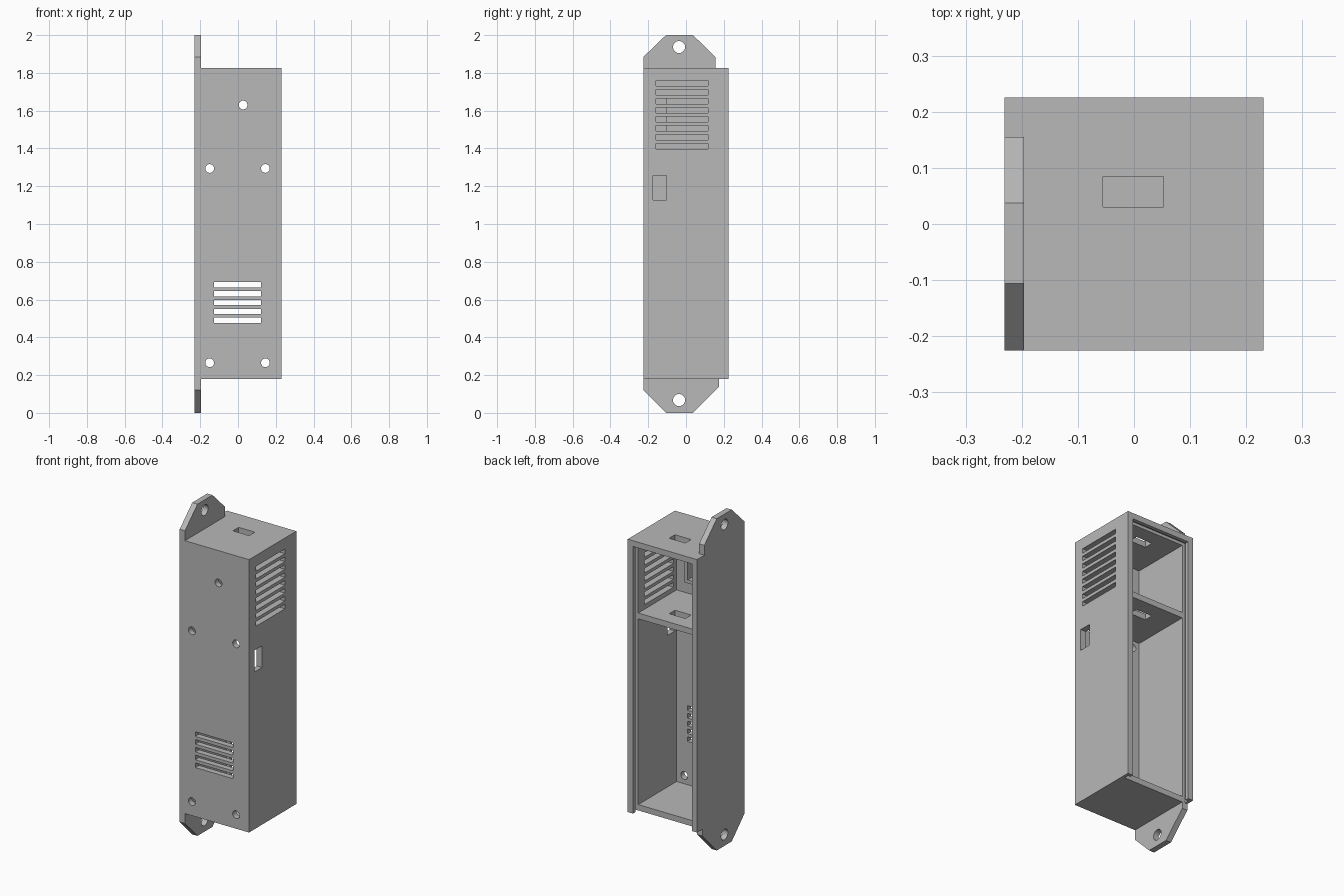
import bpy
import bmesh
import math
from mathutils import Matrix, Vector

cube = bpy.data.objects.get("Cube")
if cube:
    bpy.data.objects.remove(cube, do_unlink=True)

grey = bpy.data.materials.new("plain_grey")
grey.use_nodes = True
COLOUR = (0.48, 0.48, 0.48, 1)
grey.diffuse_color = COLOUR
grey.node_tree.nodes["Principled BSDF"].inputs["Base Color"].default_value = COLOUR


def add_box(bm, x, y, z):
    """Box from (min, max) pairs."""
    size = [b - a for a, b in (x, y, z)]
    mid = [(a + b) / 2 for a, b in (x, y, z)]
    bmesh.ops.create_cube(bm, size=1,
                          matrix=Matrix.Translation(mid) @ Matrix.Diagonal((*size, 1)))


def add_rod(bm, centre, radius, axis, length=0.1):
    turn = Matrix.Rotation(math.pi / 2, 4, "Y" if axis == "X" else "X")
    bmesh.ops.create_cone(bm, cap_ends=True, segments=32, radius1=radius, radius2=radius,
                          depth=length, matrix=Matrix.Translation(centre) @ turn)


def finish(bm, name):
    bmesh.ops.recalc_face_normals(bm, faces=bm.faces)
    mesh = bpy.data.meshes.new(name)
    bm.to_mesh(mesh)
    bm.free()
    mesh.materials.append(grey)
    ob = bpy.data.objects.new(name, mesh)
    bpy.context.collection.objects.link(ob)
    return ob


def box(name, x, y, z):
    bm = bmesh.new()
    add_box(bm, x, y, z)
    return finish(bm, name)


def carve(ob, *cutters):
    """Subtract the cutters in turn, then remove them."""
    for cutter in cutters:
        cutter.hide_render = True
        mod = ob.modifiers.new("cut", "BOOLEAN")
        mod.operation = "DIFFERENCE"
        mod.solver = "EXACT"
        mod.object = cutter
    bpy.context.view_layer.update()
    graph = bpy.context.evaluated_depsgraph_get()
    mesh = bpy.data.meshes.new_from_object(ob.evaluated_get(graph))
    ob.modifiers.clear()
    ob.data = mesh
    for cutter in cutters:
        bpy.data.objects.remove(cutter, do_unlink=True)


W, D = 0.231, 0.225          # half width, half depth
BOTTOM, TOP = 0.18, 1.825
T = 0.035                    # wall thickness
LEDGE = 0.175                # where the sliding lid sits
IN = W - T

# Case: open at the back, with a lid groove in the sides and top
case = box("case", (-W, W), (-D, D), (BOTTOM, TOP))
cavity = box("cavity_cutter", (-IN, IN), (-D + T, 0.3), (BOTTOM + T, TOP - T))
lid_opening = box("opening_cutter", (-IN, IN), (LEDGE, 0.3), (0.1, TOP - T))
groove = box("groove_cutter", (-IN - 0.018, IN + 0.018), (LEDGE, LEDGE + 0.028),
             (0.1, TOP - T + 0.018))

# Openings: screw holes, front vents, side vents, side port, cable slot
bm = bmesh.new()
for x, z in ((0.027, 1.63), (-0.15, 1.294), (0.145, 1.294), (-0.15, 0.265), (0.145, 0.265)):
    add_rod(bm, (x, -D + T / 2, z), 0.023, "Y")
for i in range(5):
    z = 0.49 + i * 0.047
    add_box(bm, (-0.127, 0.123), (-0.3, -0.15), (z - 0.014, z + 0.014))
for i in range(8):
    z = 1.412 + i * 0.0475
    add_box(bm, (0.15, 0.3), (-0.16, 0.117), (z - 0.014, z + 0.014))
add_box(bm, (0.15, 0.3), (-0.175, -0.102), (1.128, 1.258))
add_box(bm, (-0.055, 0.053), (0.03, 0.085), (1.75, 1.9))
carve(case, cavity, lid_opening, groove, finish(bm, "openings_cutter"))

# Shelf between the two compartments, with its cable slot
shelf = box("shelf", (-IN, IN), (-D + T, LEDGE), (1.335, 1.37))
carve(shelf, box("slot_cutter", (-0.055, 0.053), (0.03, 0.085), (1.3, 1.4)))

# Hollow holder behind the upper front hole
holder = box("inner_holder", (-0.03, 0.08), (-D + T, -0.102), (1.48, 1.675))
carve(holder, box("holder_cutter", (-0.01, 0.06), (-0.3, 0), (1.5, 1.66)))


# Mounting tabs: chamfered plates flush with the right wall
def tab(name, profile, hole_z):
    bm = bmesh.new()
    face = bm.faces.new([bm.verts.new((-W, y, z)) for y, z in profile])
    moved = bmesh.ops.extrude_face_region(bm, geom=[face])["geom"]
    bmesh.ops.translate(bm, vec=Vector((T, 0, 0)),
                        verts=[g for g in moved if isinstance(g, bmesh.types.BMVert)])
    ob = finish(bm, name)
    bm = bmesh.new()
    add_rod(bm, (-W + T / 2, -0.037, hole_z), 0.032, "X")
    carve(ob, finish(bm, "hole_cutter"))


tab("top_tab", [(-D, TOP), (-D, 1.885), (-0.106, 2), (0.037, 2),
                (0.155, 1.885), (0.155, TOP)], 1.937)
tab("bottom_tab", [(-D, BOTTOM), (-D, 0.12), (-0.106, 0), (0.037, 0),
                   (LEDGE, 0.14), (LEDGE, BOTTOM)], 0.068)
